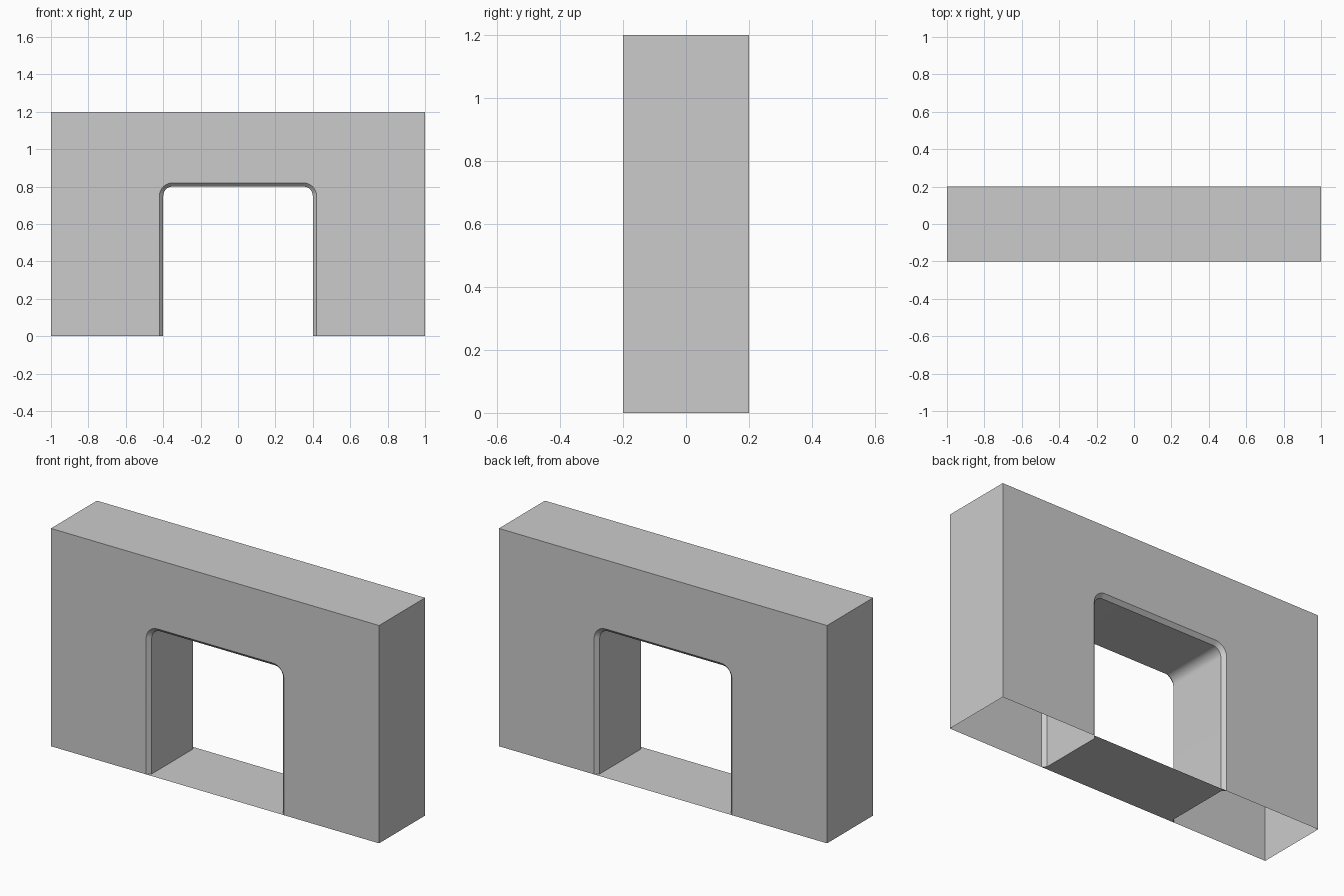
import bpy, bmesh, math

cube = bpy.data.objects.get("Cube")
if cube:
    bpy.data.objects.remove(cube, do_unlink=True)

HALF_W, HALF_D, HEIGHT = 1.0, 0.2, 1.2
OPEN_W, OPEN_H, RADIUS, BEVEL = 0.4, 0.8, 0.05, 0.02
STEPS = 8

grey = bpy.data.materials.new("plain grey")
grey.use_nodes = True
grey.diffuse_color = (0.6, 0.6, 0.6, 1)
grey.node_tree.nodes["Principled BSDF"].inputs["Base Color"].default_value = (0.6, 0.6, 0.6, 1)


def finish(bm, name):
    mesh = bpy.data.meshes.new(name)
    bm.to_mesh(mesh)
    bm.free()
    mesh.materials.append(grey)
    obj = bpy.data.objects.new(name, mesh)
    bpy.context.collection.objects.link(obj)
    return obj


def arch(grow):
    """Doorway outline from right foot to left foot, widened by grow."""
    r = RADIUS + grow
    cx, cz = OPEN_W - RADIUS, OPEN_H - RADIUS
    left = [(cx + r * math.cos(a), cz + r * math.sin(a))
            for a in (math.pi / 2 * i / STEPS for i in range(STEPS + 1))]
    left.insert(0, (OPEN_W + grow, 0))
    return [(-x, z) for x, z in left] + left[::-1]


# Wall block with open feet and a rounded, chamfered doorway
bm = bmesh.new()
rows = [(-HALF_D, BEVEL), (-HALF_D + BEVEL, 0), (HALF_D - BEVEL, 0), (HALF_D, BEVEL)]
rings = [[bm.verts.new((x, y, z)) for x, z in arch(g)] for y, g in rows]
rect = [(HALF_W, 0), (HALF_W, HEIGHT), (-HALF_W, HEIGHT), (-HALF_W, 0)]
front, back = [[bm.verts.new((x, y, z)) for x, z in rect] for y in (-HALF_D, HALF_D)]

# Front and back faces
bm.faces.new(front + rings[0])
bm.faces.new((back + rings[-1])[::-1])
# Ends and top
for i in range(3):
    bm.faces.new((front[i + 1], front[i], back[i], back[i + 1]))
# Chamfers and doorway lining
for a, b in zip(rings, rings[1:]):
    for i in range(len(a) - 1):
        bm.faces.new((a[i + 1], a[i], b[i], b[i + 1]))
wall = finish(bm, "wall_block")

# Threshold sheet filling the foot of the doorway
bm = bmesh.new()
side = [(OPEN_W + g, y) for y, g in rows]
outline = side + [(-x, y) for x, y in reversed(side)]
bm.faces.new([bm.verts.new((x, y, 0)) for x, y in outline])
finish(bm, "doorway_floor")

# Smooth only the rounded corners
bpy.ops.object.select_all(action='DESELECT')
wall.select_set(True)
bpy.context.view_layer.objects.active = wall
bpy.ops.object.shade_smooth_by_angle(angle=math.radians(30))
